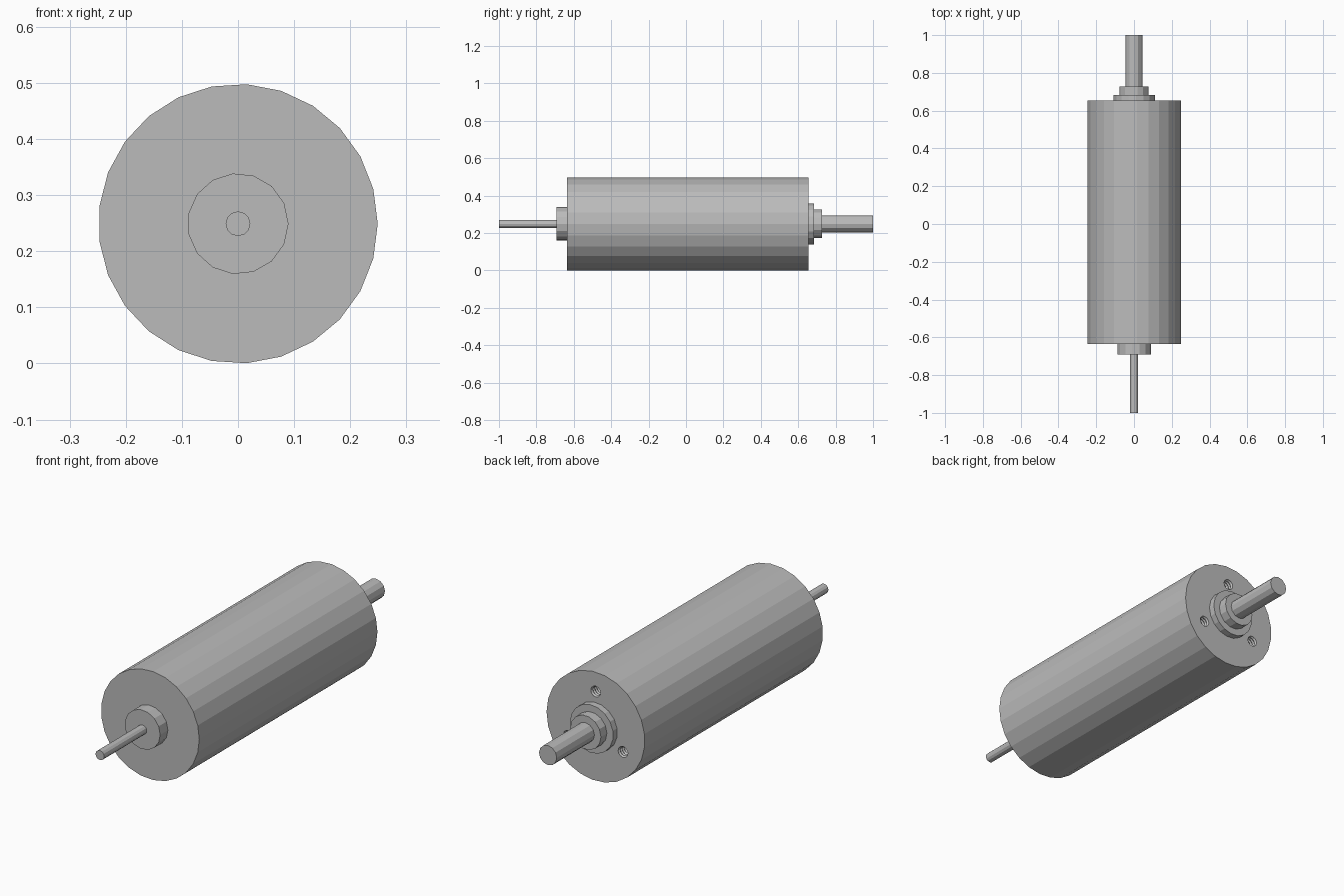
import bpy, bmesh, math

AXIS_Z = 0.249

if "Cube" in bpy.data.objects:
    bpy.data.objects.remove(bpy.data.objects["Cube"], do_unlink=True)

steel = bpy.data.materials.new("steel_grey")
steel.use_nodes = True
GREY = (0.5, 0.5, 0.5, 1)
steel.diffuse_color = GREY
steel.node_tree.nodes["Principled BSDF"].inputs["Base Color"].default_value = GREY


def lathe(name, profile, sides, cx=0.0, cz=AXIS_Z):
    """Turn a list of (y, radius) points about an axis along y, with flat caps."""
    bm = bmesh.new()
    rings = []
    for y, r in profile:
        ring = []
        for i in range(sides):
            a = math.tau * i / sides
            ring.append(bm.verts.new((cx + r * math.cos(a), y, cz + r * math.sin(a))))
        rings.append(ring)
    for a, b in zip(rings, rings[1:]):
        for i in range(sides):
            j = (i + 1) % sides
            bm.faces.new((a[i], a[j], b[j], b[i]))
    bm.faces.new(rings[0])
    bm.faces.new(rings[-1])
    bmesh.ops.recalc_face_normals(bm, faces=bm.faces[:])
    mesh = bpy.data.meshes.new(name)
    bm.to_mesh(mesh)
    bm.free()
    mesh.materials.append(steel)
    obj = bpy.data.objects.new(name, mesh)
    bpy.context.collection.objects.link(obj)
    return obj


FRONT, BACK = -0.636, 0.654

# Motor housing
housing = lathe("housing", [(FRONT, 0.249), (BACK, 0.249)], 25)

# Front bearing boss and thin rear shaft
lathe("front_boss", [(-0.692, 0.09), (FRONT + 0.01, 0.09)], 15)
lathe("thin_shaft", [(-1, 0.022), (-0.68, 0.022)], 12)

# Stepped back flange and thick output shaft
lathe("back_flange", [(BACK - 0.01, 0.11), (0.684, 0.11)], 17)
lathe("back_collar", [(0.68, 0.078), (0.727, 0.078)], 14)
lathe("output_shaft", [(0.72, 0.045), (1, 0.045)], 12)

# Three threaded mounting holes around the output shaft
PITCH, TURNS = 0.014, 8
thread = [(BACK + 0.01, 0.025), (BACK - 0.002, 0.025)]
for k in range(TURNS):
    y = BACK - 0.002 - k * PITCH
    thread += [(y - PITCH / 2, 0.02), (y - PITCH, 0.025)]

for k in range(3):
    a = math.radians(90 + 120 * k)
    cutter = lathe(f"hole_cutter_{k + 1}", thread, 12,
                   0.16 * math.cos(a), AXIS_Z + 0.16 * math.sin(a))
    cutter.hide_render = True
    cutter.hide_set(True)
    cutter.display_type = 'WIRE'
    cut = housing.modifiers.new(f"mounting_hole_{k + 1}", 'BOOLEAN')
    cut.operation = 'DIFFERENCE'
    cut.solver = 'EXACT'
    cut.object = cutter
